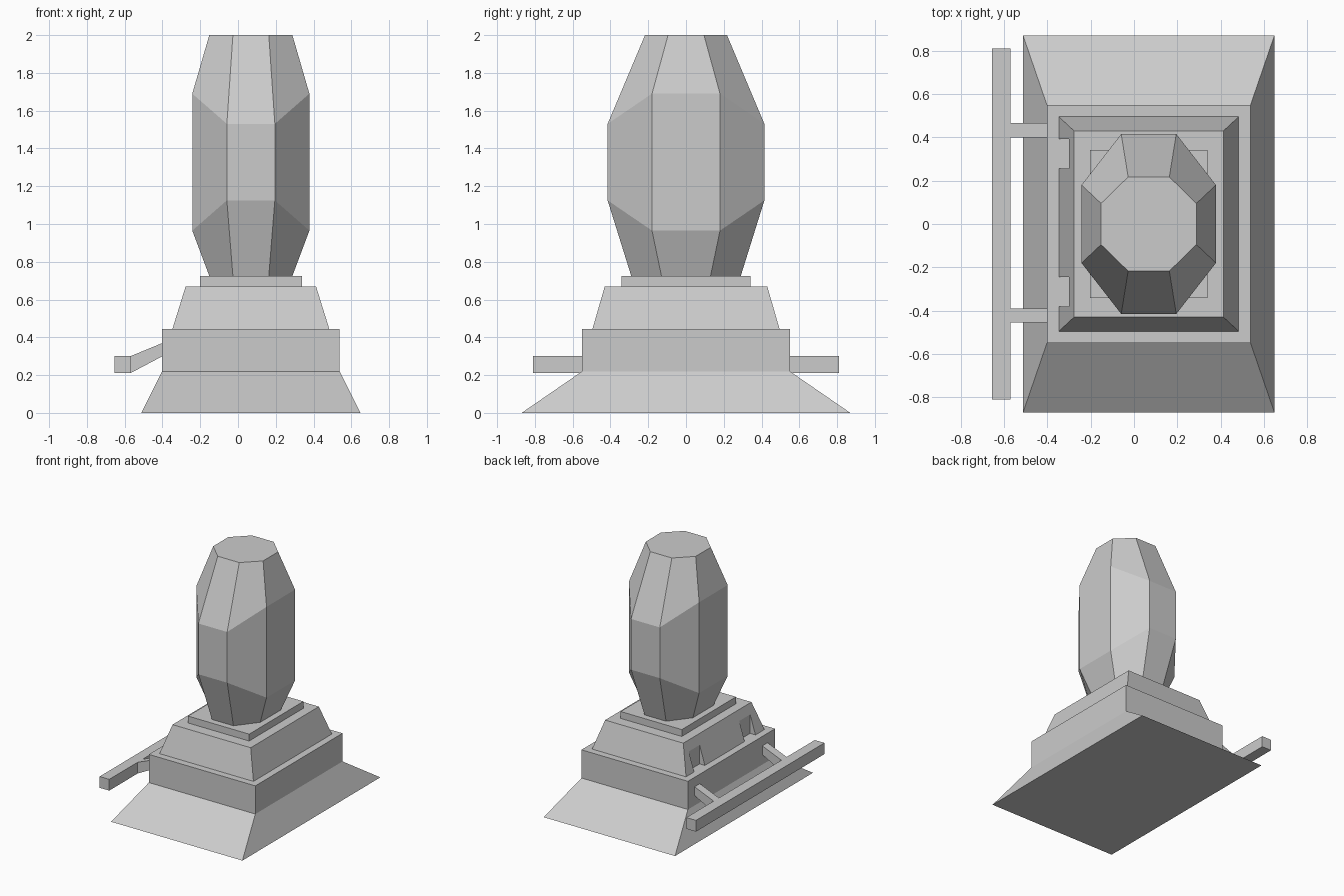
import bpy
import bmesh

if "Cube" in bpy.data.objects:
    bpy.data.objects.remove(bpy.data.objects["Cube"], do_unlink=True)

CX = 0.068  # centre line of the tower in x

grey = bpy.data.materials.new("plain grey")
grey.use_nodes = True
COLOUR = (0.6, 0.6, 0.6, 1)
grey.diffuse_color = COLOUR
grey.node_tree.nodes["Principled BSDF"].inputs["Base Color"].default_value = COLOUR


def loft(name, rings):
    """Skin a closed solid through rings of equal point count."""
    bm = bmesh.new()
    loops = [[bm.verts.new(p) for p in ring] for ring in rings]
    n = len(loops[0])
    for a, b in zip(loops, loops[1:]):
        for i in range(n):
            j = (i + 1) % n
            bm.faces.new((a[i], a[j], b[j], b[i]))
    bm.faces.new(loops[0][::-1])
    bm.faces.new(loops[-1])
    bmesh.ops.recalc_face_normals(bm, faces=bm.faces)
    mesh = bpy.data.meshes.new(name)
    bm.to_mesh(mesh)
    bm.free()
    mesh.materials.append(grey)
    obj = bpy.data.objects.new(name, mesh)
    bpy.context.collection.objects.link(obj)
    return obj


def rect(hx, hy, z, cx=CX, cy=0):
    return [(cx + sx * hx, cy + sy * hy, z)
            for sx, sy in ((-1, -1), (1, -1), (1, 1), (-1, 1))]


def octagon(hx, hy, ix, iy, z_front, z_side):
    """Octagon whose front/back points and side points may differ in height."""
    pts = [(-ix, -hy, z_front), (ix, -hy, z_front), (hx, -iy, z_side), (hx, iy, z_side),
           (ix, hy, z_front), (-ix, hy, z_front), (-hx, iy, z_side), (-hx, -iy, z_side)]
    return [(CX + x, y, z) for x, y, z in pts]


# Flared base with upright plinth
loft("base_plinth", [rect(0.58, 0.87, 0), rect(0.47, 0.55, 0.22), rect(0.47, 0.55, 0.445)])

# Tapered tier with two notches in its right side
tier = loft("tapered_tier", [rect(0.415, 0.495, 0.445), rect(0.345, 0.43, 0.67)])
for y in (0.325, -0.3125):
    cutter = loft("notch_cutter", [rect(0.1, 0.068, z, -0.40, y) for z in (0.40, 0.605)])
    cutter.hide_render = True
    mod = tier.modifiers.new("notch", "BOOLEAN")
    mod.operation = "DIFFERENCE"
    mod.solver = "EXACT"
    mod.object = cutter
    bpy.context.view_layer.objects.active = tier
    bpy.ops.object.modifier_apply(modifier=mod.name)
    bpy.data.objects.remove(cutter, do_unlink=True)

# Thin slab under the tower
loft("top_slab", [rect(0.27, 0.342, 0.67), rect(0.27, 0.342, 0.725)])

# Faceted tower
loft("faceted_tower", [
    octagon(0.22, 0.29, 0.095, 0.13, 0.725, 0.725),
    octagon(0.31, 0.415, 0.127, 0.18, 1.125, 0.965),
    octagon(0.31, 0.415, 0.127, 0.18, 1.53, 1.69),
    octagon(0.22, 0.217, 0.095, 0.095, 2.0, 2.0),
])

# Side rail and its two sloping brackets
loft("side_rail", [rect(0.0425, 0.81, z, -0.6125) for z in (0.21, 0.30)])
for label, y in (("back", 0.433), ("front", -0.422)):
    profile = [(-0.57, 0.21), (-0.40, 0.30), (-0.40, 0.37), (-0.57, 0.30)]
    loft("rail_bracket_" + label,
         [[(x, y + dy, z) for x, z in profile] for dy in (-0.033, 0.033)])
